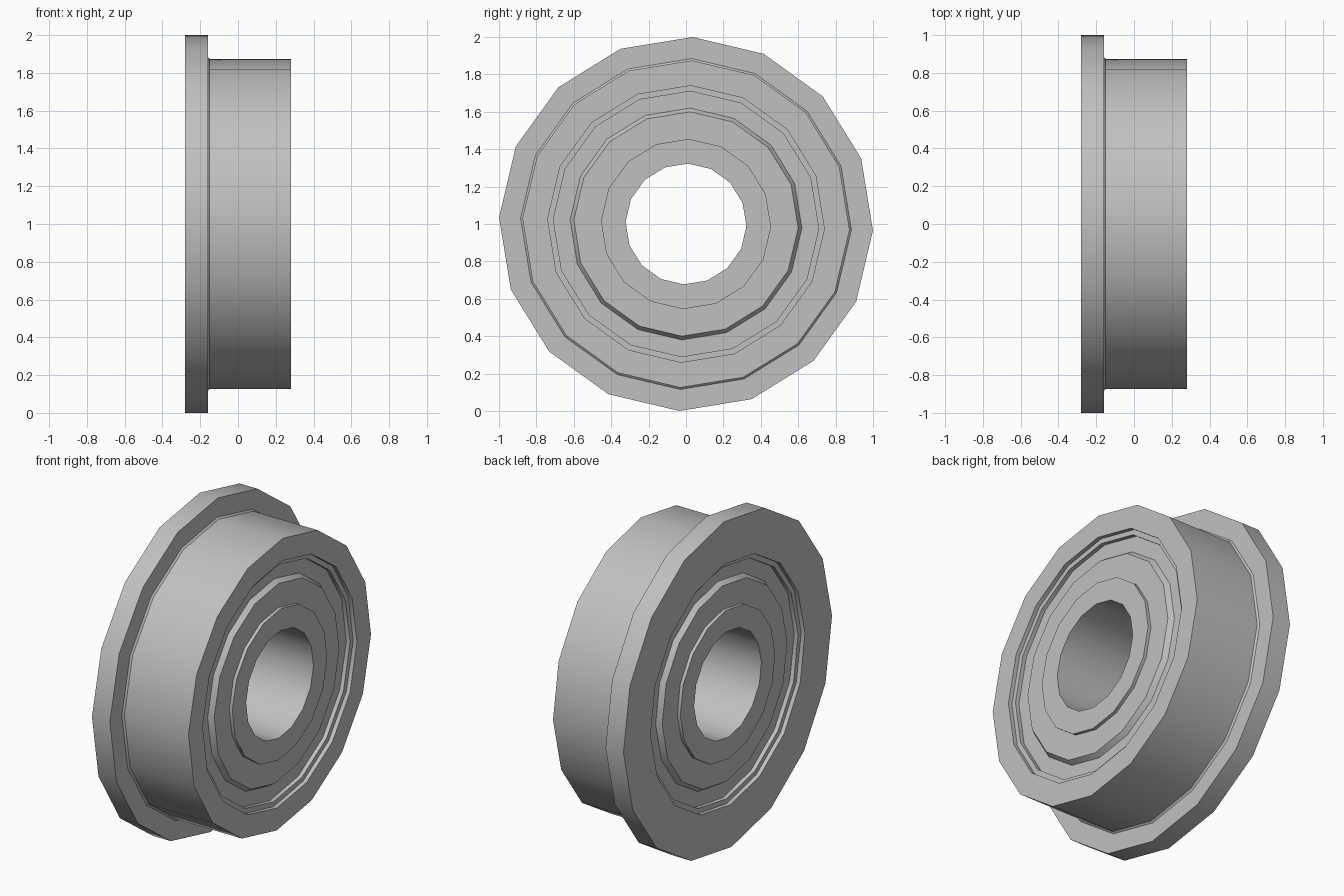
import bpy, bmesh, math
from mathutils import Matrix

cube = bpy.data.objects.get("Cube")
if cube:
    bpy.data.objects.remove(cube, do_unlink=True)

SIDES = 16
PHASE = math.radians(88)   # first corner sits just beside the top

steel = bpy.data.materials.new("steel grey")
steel.use_nodes = True
steel.diffuse_color = (0.53, 0.53, 0.53, 1)
steel.node_tree.nodes["Principled BSDF"].inputs["Base Color"].default_value = (0.53, 0.53, 0.53, 1)


def lathe(name, profile):
    """Turn a closed (x, radius) profile around the x axis."""
    bm = bmesh.new()
    rings = []
    for i in range(SIDES):
        a = PHASE + math.tau * i / SIDES
        rings.append([bm.verts.new((x, r * math.cos(a), r * math.sin(a))) for x, r in profile])
    n = len(profile)
    for i in range(SIDES):
        here, after = rings[i], rings[(i + 1) % SIDES]
        for j in range(n):
            k = (j + 1) % n
            bm.faces.new((here[j], here[k], after[k], after[j]))
    bmesh.ops.recalc_face_normals(bm, faces=bm.faces)
    bm.transform(Matrix.Translation((0, 0, 1)))
    mesh = bpy.data.meshes.new(name)
    bm.to_mesh(mesh)
    bm.free()
    mesh.materials.append(steel)
    obj = bpy.data.objects.new(name, mesh)
    bpy.context.collection.objects.link(obj)
    bpy.ops.object.select_all(action='DESELECT')
    obj.select_set(True)
    bpy.context.view_layer.objects.active = obj
    bpy.ops.object.shade_smooth_by_angle(angle=math.radians(30))
    return obj


# Outer ring: flange, small fillet, body and a stepped mouth on both faces
half = 0.28
mouth = [(half, 0.74), (0.255, 0.74), (0.255, 0.71)]
lathe("outer_ring", [(-half, 1), (-0.16, 1), (-0.16, 0.885), (-0.15, 0.875), (half, 0.875)]
      + mouth + [(-x, r) for x, r in reversed(mouth)])

# Inner ring around the bore
lathe("inner_ring", [(-half, 0.455), (half, 0.455), (half, 0.323), (-half, 0.323)])

# Recessed shields with a raised inner band, one on each face
shield = [(0.2, 0.71), (0.23, 0.71), (0.23, 0.62), (0.26, 0.6), (0.26, 0.455), (0.2, 0.455)]
for name, side in (("left_shield", 1), ("right_shield", -1)):
    lathe(name, [(side * x, r) for x, r in shield])
